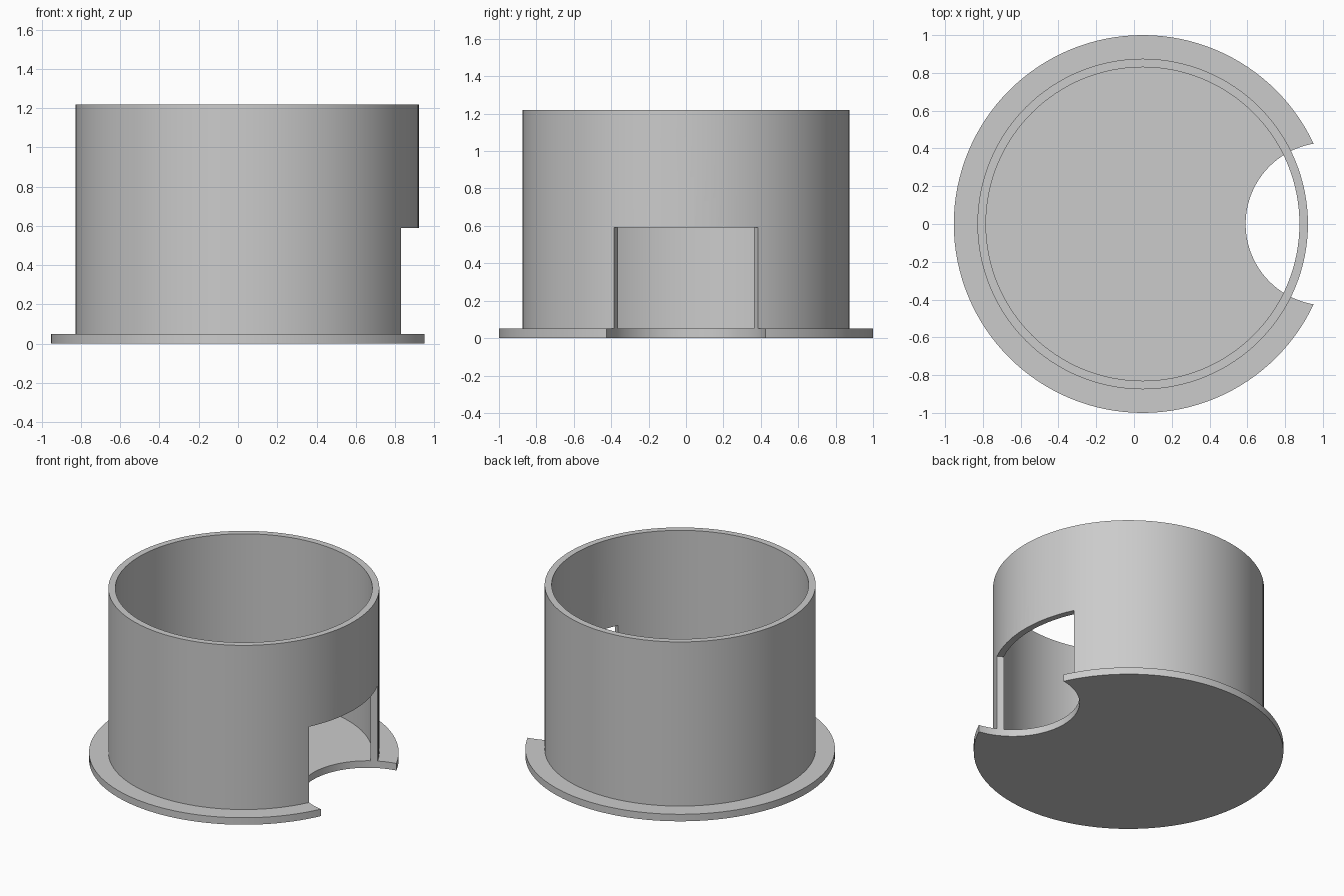
import bpy, bmesh, math
from mathutils import Matrix

AXIS_X = 0.046      # centre of the round body
SEGMENTS = 128

cube = bpy.data.objects.get("Cube")
if cube:
    bpy.data.objects.remove(cube, do_unlink=True)

grey = bpy.data.materials.new("plain_grey")
grey.use_nodes = True
colour = (0.6, 0.6, 0.6, 1)
grey.diffuse_color = colour
grey.node_tree.nodes["Principled BSDF"].inputs["Base Color"].default_value = colour


def lathe(name, profile, x):
    """Revolve an (r, z) profile around a vertical axis at x."""
    bm = bmesh.new()
    verts = [bm.verts.new((r, 0, z)) for r, z in profile]
    edges = [bm.edges.new(pair) for pair in zip(verts, verts[1:])]
    bmesh.ops.spin(bm, geom=verts + edges, cent=(0, 0, 0), axis=(0, 0, 1),
                   angle=math.tau, steps=SEGMENTS, use_merge=False)
    bmesh.ops.remove_doubles(bm, verts=bm.verts, dist=0.0001)
    bmesh.ops.recalc_face_normals(bm, faces=bm.faces)
    bmesh.ops.transform(bm, matrix=Matrix.Translation((x, 0, 0)), verts=bm.verts)
    mesh = bpy.data.meshes.new(name)
    bm.to_mesh(mesh)
    bm.free()
    mesh.materials.append(grey)
    obj = bpy.data.objects.new(name, mesh)
    bpy.context.collection.objects.link(obj)
    return obj


# Open cup with a closed floor and a flange around its foot
base, height, outer, inner = 0.05, 1.22, 0.875, 0.83
cup = lathe("flanged_cup", [(0, 0), (1, 0), (1, base), (outer, base),
                            (outer, height), (inner, height),
                            (inner, base), (0, base)], AXIS_X)

# Round notch through the floor, flange and lower wall on the left side
cutter = lathe("notch_cutter", [(0, -0.2), (0.431, -0.2),
                                (0.431, 0.59), (0, 0.59)], 1.022)
cutter.hide_render = True

notch = cup.modifiers.new("notch", 'BOOLEAN')
notch.operation = 'DIFFERENCE'
notch.solver = 'EXACT'
notch.object = cutter

bpy.ops.object.select_all(action='DESELECT')
bpy.context.view_layer.objects.active = cup
cup.select_set(True)
bpy.ops.object.modifier_apply(modifier=notch.name)
bpy.data.objects.remove(cutter, do_unlink=True)
bpy.ops.object.shade_smooth_by_angle(angle=math.radians(30))
